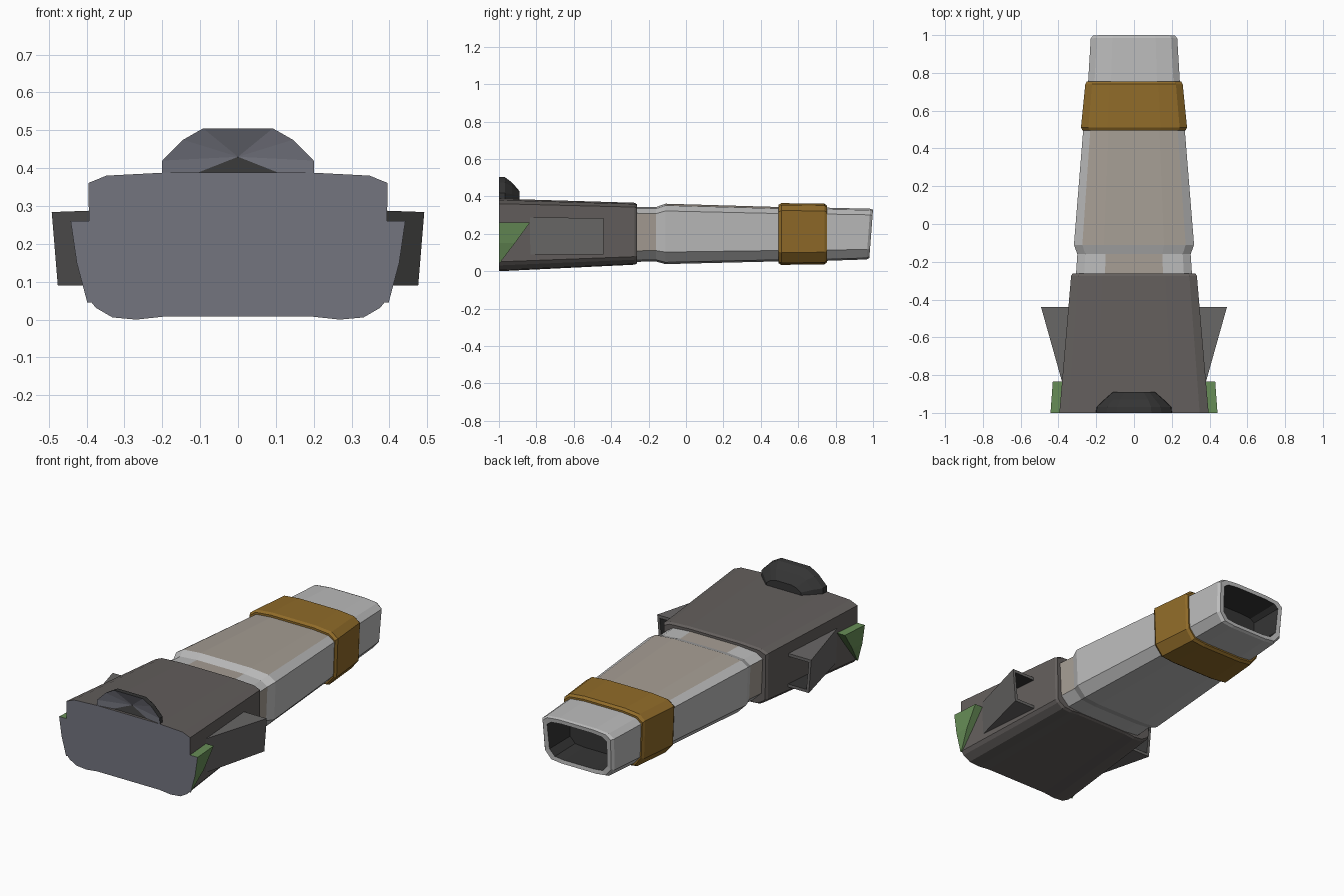
import bpy, bmesh

if "Cube" in bpy.data.objects:
    bpy.data.objects.remove(bpy.data.objects["Cube"])


def material(name, rgb):
    m = bpy.data.materials.new(name)
    m.diffuse_color = (*rgb, 1)
    m.use_nodes = True
    m.node_tree.nodes["Principled BSDF"].inputs["Base Color"].default_value = m.diffuse_color
    return m


DARK = material("dark_grey", (0.125, 0.113, 0.108))
SCOOP = material("scoop_grey", (0.14, 0.135, 0.132))
BLACK = material("near_black", (0.035, 0.035, 0.035))
PLATE = material("blue_grey", (0.173, 0.177, 0.212))
AMBER = material("amber", (0.28, 0.148, 0.022))
GREEN = material("green", (0.137, 0.27, 0.096))
GREY = material("light_grey", (0.5, 0.5, 0.5))
BROWN = material("warm_grey", (0.38, 0.34, 0.295))


def loft(name, rings, mats=(), second=lambda band, side: False, apex=None):
    """Skin equal-length point rings; second(band, side) picks material 2.
    Band -1 is the start cap, band len(rings)-1 the end cap."""
    bm = bmesh.new()
    vs = [[bm.verts.new(p) for p in r] for r in rings]
    n = len(vs[0])

    def face(pts, band, side=0):
        bm.faces.new(pts).material_index = int(second(band, side))

    for b in range(len(vs) - 1):
        for i in range(n):
            j = (i + 1) % n
            face((vs[b][i], vs[b][j], vs[b + 1][j], vs[b + 1][i]), b, i)
    if apex:
        tip = bm.verts.new(apex)
        for i in range(n):
            face((vs[0][i], vs[0][(i + 1) % n], tip), -1, i)
    else:
        face(vs[0][::-1], -1)
    face(vs[-1], len(vs) - 1)
    bmesh.ops.recalc_face_normals(bm, faces=bm.faces)
    me = bpy.data.meshes.new(name)
    for m in mats:
        me.materials.append(m)
    bm.to_mesh(me)
    bm.free()
    ob = bpy.data.objects.new(name, me)
    bpy.context.collection.objects.link(ob)
    return ob


def mirrored(half):
    return half + [(-x, z) for x, z in reversed(half)]


# unit half sections, as fractions of half width and height
BODY = mirrored([(0.5, 1), (0.88, 0.98), (1, 0.93), (0.99, 0.13),
                 (0.95, 0.08), (0.84, 0.015), (0.68, 0), (0.5, 0.02)])
TUBE = mirrored([(0.5, 1), (0.86, 0.97), (1, 0.88), (0.97, 0.2),
                 (0.8, 0.03), (0.5, 0)])


def tube(section, stations, lean=0.0):
    return [[(x * w, y + (lean * (z - 1) if y > 0.97 else 0), lo + z * (hi - lo))
             for x, z in section] for y, w, lo, hi in stations]


# main tapered body with its front plate
loft("main_body", tube(BODY, [(-1, 0.395, 0, 0.388), (-0.275, 0.333, 0.035, 0.366),
                              (-0.262, 0.325, 0.042, 0.358)]),
     (DARK, PLATE), lambda b, s: b == -1)

# neck (warm sides) and middle barrel (warm top)
loft("barrel", tube(TUBE, [(-0.28, 0.308, 0.05, 0.345), (-0.16, 0.3, 0.052, 0.343),
                           (-0.11, 0.318, 0.038, 0.361), (0.51, 0.268, 0.053, 0.343)]),
     (GREY, BROWN),
     lambda b, s: (b == 0 and s in (2, 8, 11)) or (b == 2 and s in (0, 10, 11)))

# amber collar
loft("collar", tube(TUBE, [(0.495, 0.272, 0.042, 0.355), (0.51, 0.281, 0.034, 0.364),
                           (0.74, 0.258, 0.037, 0.361), (0.755, 0.25, 0.048, 0.35)]),
     (AMBER,))

# hollow tail nozzle
loft("nozzle", tube(TUBE, [(0.7, 0.246, 0.054, 0.341), (0.985, 0.229, 0.063, 0.334),
                           (1, 0.217, 0.07, 0.329), (0.998, 0.19, 0.092, 0.307),
                           (0.8, 0.185, 0.1, 0.3)], lean=0.02),
     (GREY, BLACK), lambda b, s: b >= 3)

# faceted dome with a recessed front
DOME = [(-1, [(0.203, 0.35), (0.2, 0.42), (0.145, 0.475), (0.092, 0.505)]),
        (-0.968, [(0.2, 0.35), (0.195, 0.418), (0.142, 0.473), (0.09, 0.503)]),
        (-0.93, [(0.16, 0.35), (0.155, 0.412), (0.112, 0.455), (0.075, 0.474)]),
        (-0.89, [(0.115, 0.35), (0.11, 0.4), (0.08, 0.42), (0.05, 0.428)])]
loft("dome", [[(x, y, z) for x, z in mirrored(h)] for y, h in DOME],
     (BLACK, PLATE), lambda b, s: b == -1 and s not in (3, 7) or (b == -1 and s == 3),
     apex=(0, -0.965, 0.43))


def quad(y, inner, top, bottom, lo, hi):
    return [(inner, y, lo), (bottom, y, lo), (top, y, hi), (inner, y, hi)]


# rear-facing scoops and green fins, one per side
for side, sx in (("right", 1), ("left", -1)):
    scoop = [quad(-0.835, 0.35, 0.381, 0.376, 0.09, 0.288),
             quad(-0.44, 0.32, 0.492, 0.476, 0.09, 0.284),
             quad(-0.44, 0.335, 0.476, 0.46, 0.107, 0.267),
             quad(-0.7, 0.335, 0.4, 0.39, 0.107, 0.267)]
    fin = [[(0.37, -1, 0.26), (0.37, -0.835, 0.26), (0.43, -0.835, 0.26), (0.442, -1, 0.26)],
           [(0.37, -1, 0.15), (0.37, -0.915, 0.15), (0.422, -0.915, 0.15), (0.426, -1, 0.15)],
           [(0.37, -1, 0.045), (0.37, -0.995, 0.045), (0.396, -0.995, 0.045), (0.398, -1, 0.045)]]
    loft(side + "_scoop", [[(sx * x, y, z) for x, y, z in r] for r in scoop],
         (SCOOP, BLACK), lambda b, s: b >= 2)
    # the fin's front side continues the front plate
    loft(side + "_fin", [[(sx * x, y, z) for x, y, z in r] for r in fin],
         (GREEN, PLATE), lambda b, s: b in (0, 1) and s == 3)
